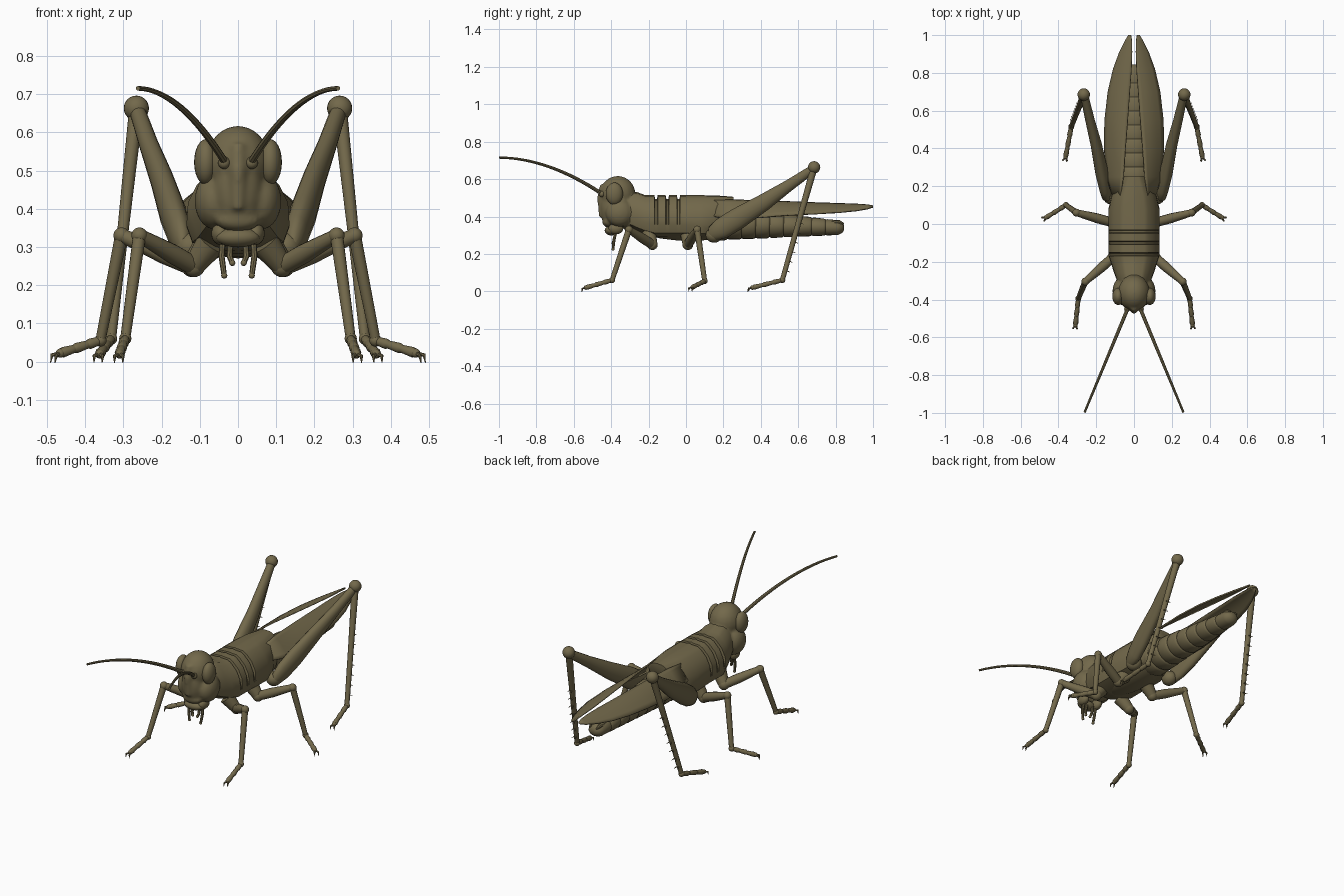
import bpy, bmesh, math
from mathutils import Vector, Matrix

if "Cube" in bpy.data.objects:
    bpy.data.objects.remove(bpy.data.objects["Cube"])

olive = bpy.data.materials.new("olive_brown")
olive.use_nodes = True
COLOR = (0.17, 0.14, 0.07, 1)
olive.diffuse_color = COLOR
shader = olive.node_tree.nodes["Principled BSDF"]
shader.inputs["Base Color"].default_value = COLOR
shader.inputs["Roughness"].default_value = 0.7


def finish(bm, name, mirror=False):
    """Turn a bmesh into a smooth shaded object, optionally mirrored."""
    bmesh.ops.recalc_face_normals(bm, faces=bm.faces)
    mesh = bpy.data.meshes.new(name)
    bm.to_mesh(mesh)
    bm.free()
    mesh.materials.append(olive)
    ob = bpy.data.objects.new(name, mesh)
    bpy.context.collection.objects.link(ob)
    bpy.ops.object.select_all(action="DESELECT")
    bpy.context.view_layer.objects.active = ob
    ob.select_set(True)
    bpy.ops.object.shade_smooth_by_angle(angle=math.radians(40))
    if mirror:
        ob.modifiers.new("mirror", "MIRROR")
    return ob


def ball(bm, centre, radii):
    if not isinstance(radii, tuple):
        radii = (radii,) * 3
    m = Matrix.Translation(centre) @ Matrix.Diagonal((*radii, 1))
    bmesh.ops.create_uvsphere(bm, u_segments=20, v_segments=12, radius=1, matrix=m)


def loft(bm, rings):
    rows = [[bm.verts.new(p) for p in ring] for ring in rings]
    n = len(rows[0])
    for a, b in zip(rows, rows[1:]):
        for i in range(n):
            j = (i + 1) % n
            bm.faces.new((a[i], a[j], b[j], b[i]))
    bm.faces.new(rows[0])
    bm.faces.new(rows[-1])


def sweep(bm, points, radii, n=12):
    """Tube along points; a radius may be (sideways, upright)."""
    pts = [Vector(p) for p in points]
    rings = []
    for i, p in enumerate(pts):
        t = (pts[min(i + 1, len(pts) - 1)] - pts[max(i - 1, 0)]).normalized()
        u = (Vector((1, 0, 0)) - t * t.x).normalized()
        v = t.cross(u)
        r = radii[i] if isinstance(radii[i], tuple) else (radii[i],) * 2
        angles = [math.tau * k / n for k in range(n)]
        rings.append([p + u * r[0] * math.cos(a) + v * r[1] * math.sin(a) for a in angles])
    loft(bm, rings)


def both(bm, centre, radii):
    for s in (-1, 1):
        ball(bm, (s * centre[0], centre[1], centre[2]), radii)


# Head: overlapping volumes fused into one soft form
bm = bmesh.new()
ball(bm, (0, -0.365, 0.52), (0.085, 0.095, 0.097))
ball(bm, (0, -0.405, 0.45), (0.065, 0.055, 0.11))
ball(bm, (0, -0.29, 0.42), (0.09, 0.07, 0.11))
both(bm, (0.06, -0.355, 0.42), (0.054, 0.075, 0.075))
sweep(bm, [(0, -0.44, 0.57), (0, -0.453, 0.5), (0, -0.448, 0.4)], [0.02, 0.022, 0.018])
ball(bm, (0, -0.41, 0.37), (0.06, 0.038, 0.03))
head = finish(bm, "head")
fuse = head.modifiers.new("fuse", "REMESH")
fuse.mode, fuse.voxel_size, fuse.use_smooth_shade = "VOXEL", 0.008, True
soften = head.modifiers.new("soften", "SMOOTH")
soften.factor, soften.iterations = 0.5, 5

bm = bmesh.new()
ball(bm, (0.084, -0.383, 0.522), (0.031, 0.046, 0.06))
finish(bm, "eye", True)

bm = bmesh.new()
ball(bm, (0, -0.4, 0.325), (0.058, 0.035, 0.026))
both(bm, (0.045, -0.375, 0.335), (0.025, 0.04, 0.03))
finish(bm, "mouth")

bm = bmesh.new()
for x, low in ((0.04, 0.225), (0.019, 0.258)):
    sweep(bm, [(x, -0.375, 0.32), (x + 0.003, -0.385, 0.275), (x - 0.004, -0.39, low)], [0.008, 0.008, 0.007], 8)
    ball(bm, (x - 0.004, -0.39, low), 0.008)
finish(bm, "mouth_feeler", True)

# Antennae: long arcs from a small socket
bm = bmesh.new()
ball(bm, (0.036, -0.45, 0.52), 0.016)
arc = []
for k in range(17):
    t = k / 16
    arc.append((0.036 + 0.226 * t, -0.455 - 0.543 * t, 0.525 + 0.19 * (1 - (1 - t) ** 1.9)))
sweep(bm, arc, [0.01 - 0.004 * k / 16 for k in range(17)], 8)
finish(bm, "antenna", True)

# Thorax underside and saddle shield with cross grooves
bm = bmesh.new()
ball(bm, (0, 0.02, 0.37), (0.122, 0.32, 0.1))
finish(bm, "thorax")

half = [(0, 1), (0.08, 0.985), (0.4, 0.975), (0.55, 0.92), (0.8, 0.77), (0.97, 0.56),
        (1, 0.3), (0.88, 0.1), (0.5, 0.01), (0, 0)]
section = half + [(-x, z) for x, z in half[-2:0:-1]]


def shield_ring(y, w, top, low, groove=0):
    ring = []
    for x, z in section:
        g = groove if z > 0.5 else 0
        ring.append((x * w * (1 - 0.1 * g), y, low + (top - low) * z - 0.02 * g * (z > 0.7)))
    return ring


rings = [shield_ring(-0.3, 0.09, 0.53, 0.34), shield_ring(-0.26, 0.105, 0.53, 0.32),
         shield_ring(-0.22, 0.118, 0.515, 0.305)]
for y in (-0.16, -0.1, -0.04):
    for dy, g in ((-0.009, 0), (-0.005, 1), (0.005, 1), (0.009, 0)):
        rings.append(shield_ring(y + dy, 0.135, 0.514, 0.29, g))
rings += [shield_ring(0.08, 0.135, 0.514, 0.285), shield_ring(0.15, 0.12, 0.513, 0.29),
          shield_ring(0.2, 0.09, 0.51, 0.36), shield_ring(0.255, 0.06, 0.505, 0.45)]
bm = bmesh.new()
loft(bm, rings)
finish(bm, "shield")

# Abdomen: overlapping rings that shrink to the tail
bm = bmesh.new()
path, sizes = [], []
COUNT = 9
for k in range(COUNT):
    for part, swell in ((0, 0.93), (0.15, 1), (0.85, 1.02), (0.98, 0.97)):
        t = (k + part) / COUNT
        path.append((0, 0.15 + 0.67 * t, 0.365 - 0.025 * t))
        sizes.append((swell * (0.098 - 0.053 * t ** 1.3), swell * (0.093 - 0.055 * t)))
path += [(0, 0.835, 0.34), (0, 0.845, 0.34)]
sizes += [(0.035, 0.028), (0.015, 0.012)]
sweep(bm, path, sizes, 20)
finish(bm, "abdomen")

bm = bmesh.new()
sweep(bm, [(0.025, 0.78, 0.365), (0.026, 0.82, 0.37), (0.022, 0.845, 0.36)], [0.012, 0.011, 0.004], 8)
finish(bm, "tail_prong", True)

# Wings: arched leaves; y, inner x, outer x, inner z, outer z
bm = bmesh.new()
outline = [(0.15, 0.07, 0.115, 0.485, 0.40), (0.25, 0.056, 0.143, 0.488, 0.385), (0.4, 0.045, 0.157, 0.484, 0.395),
           (0.55, 0.033, 0.154, 0.478, 0.407), (0.7, 0.022, 0.137, 0.472, 0.415), (0.82, 0.013, 0.109, 0.468, 0.422),
           (0.91, 0.01, 0.076, 0.465, 0.431), (0.97, 0.011, 0.046, 0.461, 0.441), (1.0, 0.016, 0.028, 0.456, 0.45)]
STEPS = 6
rows = []
for y, xi, xo, zi, zo in outline:
    row = []
    for k in range(STEPS + 1):
        t = k / STEPS
        lift = 0.1 * (xo - xi) * math.sin(math.pi * t)
        row.append(bm.verts.new((xi + (xo - xi) * t, y, zi + (zo - zi) * t + lift)))
    rows.append(row)
for a, b in zip(rows, rows[1:]):
    for k in range(STEPS):
        bm.faces.new((a[k], a[k + 1], b[k + 1], b[k]))
wing = finish(bm, "wing", True)
skin = wing.modifiers.new("thickness", "SOLIDIFY")
skin.thickness, skin.offset = 0.008, 0


def foot(bm, ankle, toe):
    """Three jointed foot pads and a pair of claws."""
    a, b = Vector(ankle), Vector(toe)
    steps = [a.lerp(b, k / 3) for k in range(4)]
    for p, q in zip(steps, steps[1:]):
        sweep(bm, [p, p.lerp(q, 0.8), q], [0.011, 0.014, 0.01], 10)
    ball(bm, b, 0.012)
    d = (b - a).normalized()
    side = d.cross(Vector((0, 0, 1))).normalized()
    for s in (-1, 1):
        tip = b + d * 0.02 + side * s * 0.011
        sweep(bm, [b, tip, tip + d * 0.004 - Vector((0, 0, b.z - 0.003))], [0.006, 0.005, 0.001], 6)


# Walking legs: hip, lower hip, knee, ankle, toe
walkers = {
    "front_leg": [(0.07, -0.2, 0.31), (0.115, -0.18, 0.25), (0.258, -0.305, 0.33), (0.295, -0.395, 0.06), (0.31, -0.535, 0.02)],
    "middle_leg": [(0.08, 0.01, 0.3), (0.12, 0.01, 0.25), (0.305, 0.06, 0.33), (0.36, 0.1, 0.055), (0.465, 0.035, 0.022)]}
for name, (hip, low, knee, ankle, toe) in walkers.items():
    bm = bmesh.new()
    sweep(bm, [hip, low], [0.04, 0.028])
    ball(bm, low, 0.029)
    mid = Vector(low).lerp(Vector(knee), 0.4)
    sweep(bm, [low, mid, knee], [0.025, 0.026, 0.018])
    ball(bm, knee, 0.021)
    sweep(bm, [knee, ankle], [0.017, 0.013])
    ball(bm, ankle, 0.016)
    foot(bm, ankle, toe)
    finish(bm, name, True)

# Jumping legs: deep tapered thigh, round knee, spiny shin
bm = bmesh.new()
ball(bm, (0.125, 0.15, 0.3), (0.04, 0.045, 0.04))
sweep(bm, [(0.14, 0.125, 0.293), (0.145, 0.145, 0.308), (0.153, 0.19, 0.335), (0.17, 0.27, 0.385), (0.2, 0.42, 0.478),
           (0.233, 0.55, 0.566), (0.264, 0.685, 0.658)],
      [(0.012, 0.015), (0.025, 0.042), (0.032, 0.056), (0.035, 0.058), (0.03, 0.045), (0.025, 0.031), (0.021, 0.022)], 16)
knee, ankle = Vector((0.266, 0.685, 0.663)), Vector((0.332, 0.515, 0.06))
ball(bm, knee, 0.033)
sweep(bm, [knee, knee.lerp(ankle, 0.5), ankle], [0.019, 0.015, 0.013])
ball(bm, ankle, 0.016)
for k in range(7):
    base = knee.lerp(ankle, 0.4 + 0.085 * k)
    for s in (-1, 1):
        tip = base + Vector((0.012 * s, 0.026, -0.012))
        sweep(bm, [base, tip], [0.005, 0.001], 6)
foot(bm, ankle, (0.362, 0.355, 0.02))
finish(bm, "jumping_leg", True)
